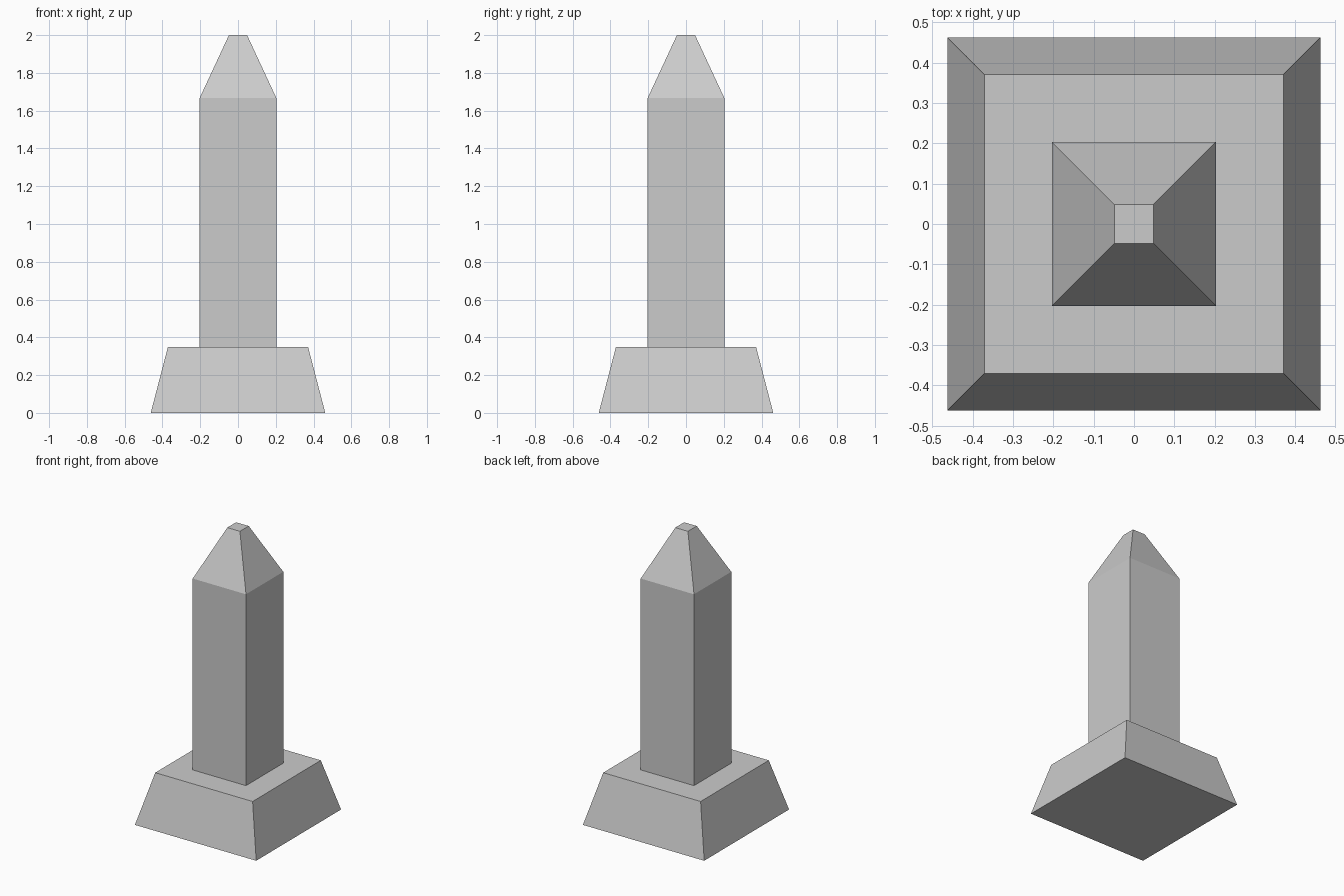
import bpy
import bmesh

if "Cube" in bpy.data.objects:
    bpy.data.objects.remove(bpy.data.objects["Cube"])


def square_loft(name, sections):
    """Stack square sections (half width, height) into a closed flat-faced solid."""
    bm = bmesh.new()
    rings = [[bm.verts.new((sx * h, sy * h, z))
              for sx, sy in ((-1, -1), (1, -1), (1, 1), (-1, 1))]
             for h, z in sections]
    bm.faces.new(rings[0][::-1])
    bm.faces.new(rings[-1])
    for low, high in zip(rings, rings[1:]):
        for i in range(4):
            j = (i + 1) % 4
            bm.faces.new((low[i], low[j], high[j], high[i]))
    mesh = bpy.data.meshes.new(name)
    bm.to_mesh(mesh)
    bm.free()
    obj = bpy.data.objects.new(name, mesh)
    bpy.context.collection.objects.link(obj)
    return obj


# Tapered pedestal
square_loft("pedestal", [(0.462, 0.0), (0.371, 0.349)])

# Straight shaft with a truncated pyramid tip
square_loft("obelisk_shaft", [(0.203, 0.349), (0.203, 1.667), (0.048, 2.0)])
